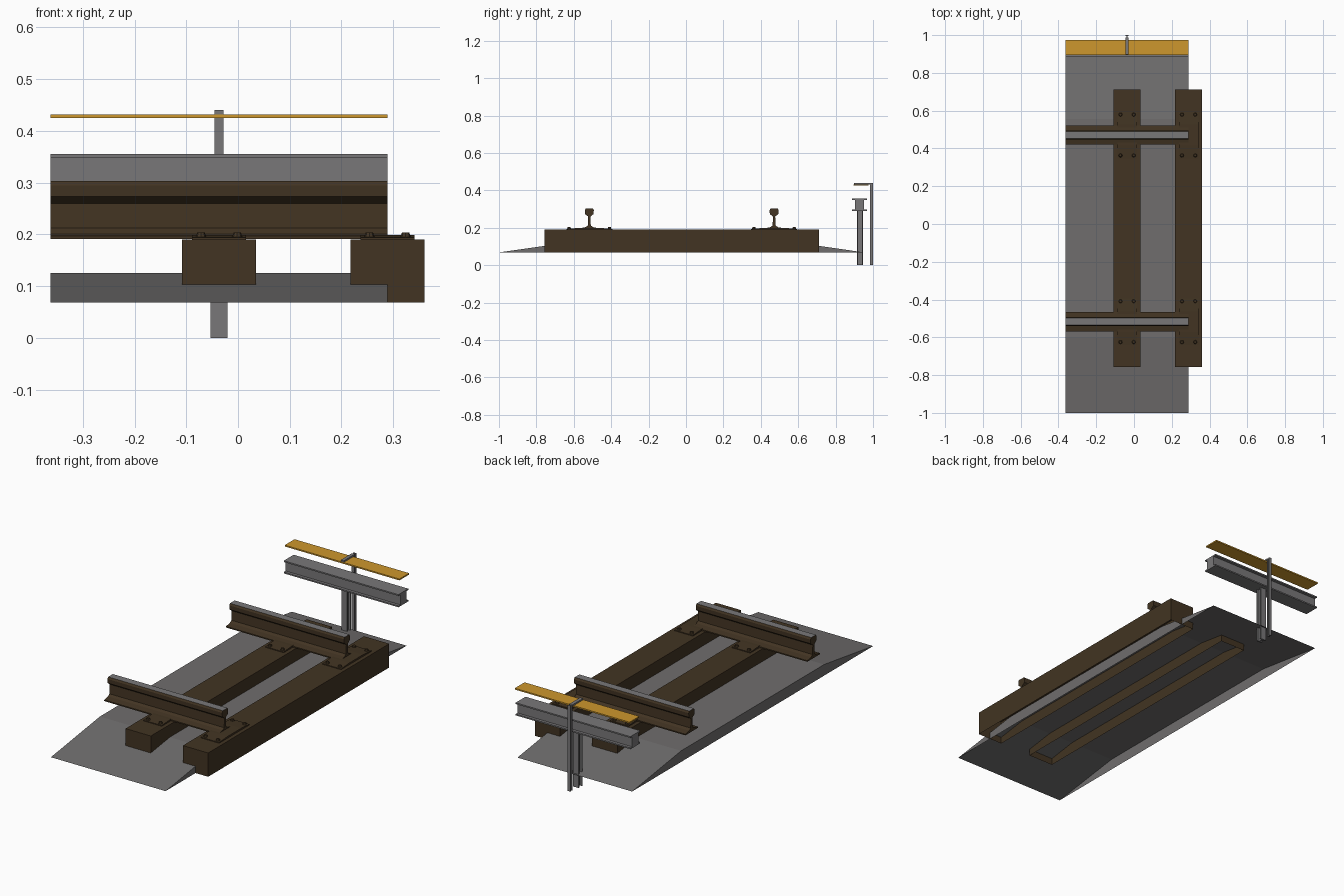
import bpy, bmesh, math
from mathutils import Vector

if "Cube" in bpy.data.objects:
    bpy.data.objects.remove(bpy.data.objects["Cube"])


def material(name, rgb):
    m = bpy.data.materials.new(name)
    m.diffuse_color = (*rgb, 1)
    m.use_nodes = True
    m.node_tree.nodes["Principled BSDF"].inputs["Base Color"].default_value = m.diffuse_color
    return m


BROWN = material("dark brown", (0.054, 0.034, 0.016))
BALLAST = material("ballast grey", (0.16, 0.155, 0.155))
STEEL = material("steel grey", (0.19, 0.185, 0.19))
YELLOW = material("yellow", (0.61, 0.31, 0.026))


def finish(name, bm, mats):
    me = bpy.data.meshes.new(name)
    bm.to_mesh(me)
    bm.free()
    for m in mats:
        me.materials.append(m)
    ob = bpy.data.objects.new(name, me)
    bpy.context.collection.objects.link(ob)
    return ob


def extrude(name, pts, axis, a, b, mats, open_bottom=False, rule=None):
    """Extrude a 2D profile along an axis from a to b."""
    place = {"x": lambda p, t: (t, p[0], p[1]),
             "y": lambda p, t: (p[0], t, p[1]),
             "z": lambda p, t: (p[0], p[1], t)}[axis]
    bm = bmesh.new()
    lo = [bm.verts.new(place(p, a)) for p in pts]
    hi = [bm.verts.new(place(p, b)) for p in pts]
    bm.faces.new(lo)
    bm.faces.new(hi)
    n = len(pts)
    for i in range(n):
        j = (i + 1) % n
        bm.faces.new((lo[i], lo[j], hi[j], hi[i]))
    bmesh.ops.recalc_face_normals(bm, faces=bm.faces)
    bm.normal_update()
    if open_bottom:
        down = [f for f in bm.faces if f.normal.z < -0.9]
        bmesh.ops.delete(bm, geom=down, context="FACES")
    if rule:
        for f in bm.faces:
            f.material_index = rule(f)
    return finish(name, bm, mats)


def box(name, x0, x1, y0, y1, z0, z1, mat, open_bottom=False):
    pts = [(x0, y0), (x1, y0), (x1, y1), (x0, y1)]
    return extrude(name, pts, "z", z0, z1, [mat], open_bottom)


def mirrored(half, cu):
    """Close a half profile by mirroring it about u = cu."""
    return [(cu + u, v) for u, v in half] + [(cu - u, v) for u, v in reversed(half)]


def i_section(cu, v0, v1, flange, web, t):
    f, w = flange / 2, web / 2
    return mirrored([(f, v0), (f, v0 + t), (w, v0 + t), (w, v1 - t), (f, v1 - t), (f, v1)], cu)


X0, X1, CY = -0.362, 0.289, -0.023
SLEEPERS = (-0.0365, 0.289)
RAILS = (CY - 0.494, CY + 0.494)

# ballast bed, open underneath
extrude("ballast_bed", mirrored([(0.977, 0.068), (0.58, 0.125)], CY), "x", X0, X1,
        [BALLAST], open_bottom=True)

# sleepers, open underneath
for i, cx in enumerate(SLEEPERS):
    box(f"sleeper_{i + 1}", cx - 0.0715, cx + 0.0715, CY - 0.734, CY + 0.734,
        0.068, 0.19, BROWN, open_bottom=True)

# running rails with worn grey tops
rail_half = [(0.051, 0.191), (0.051, 0.197), (0.02, 0.203), (0.008, 0.212), (0.006, 0.26),
             (0.023, 0.273), (0.024, 0.294), (0.019, 0.303)]
for i, cy in enumerate(RAILS):
    extrude(f"running_rail_{i + 1}", mirrored(rail_half, cy), "x", X0, X1, [BROWN, STEEL],
            rule=lambda f: int(f.normal.z > 0.9 and f.calc_center_median().z > 0.29))

# tie plates and bolts
plate_half = [(0.123, 0.189), (0.123, 0.194), (0.055, 0.199)]
for i, cx in enumerate(SLEEPERS):
    for j, cy in enumerate(RAILS):
        extrude(f"tie_plate_{i + 1}_{j + 1}", mirrored(plate_half, cy), "x",
                cx - 0.052, cx + 0.052, [BROWN])
        bm = bmesh.new()
        for sx in (-1, 1):
            for sy in (-1, 1):
                r = bmesh.ops.create_cone(bm, cap_ends=True, segments=8, radius1=0.011,
                                          radius2=0.007, depth=0.012)
                bmesh.ops.translate(bm, verts=r["verts"],
                                    vec=Vector((cx + sx * 0.035, cy + sy * 0.108, 0.198)))
        finish(f"plate_bolts_{i + 1}_{j + 1}", bm, [BROWN])

# conductor rail and its support post
extrude("conductor_rail", i_section(0.928, 0.29, 0.355, 0.08, 0.05, 0.007), "x", X0, X1, [STEEL])
PX = -0.0365
extrude("support_post", i_section(PX, 0.913, 0.946, 0.033, 0.01, 0.006), "z", 0, 0.29, [STEEL])

# cover board with bracket post and arm
extrude("bracket_post", i_section(PX, 0.983, 1.0, 0.017, 0.006, 0.004), "z", 0, 0.44, [STEEL])
box("bracket_arm", PX - 0.0085, PX + 0.0085, 0.898, 0.985, 0.432, 0.44, STEEL)
box("cover_board", X0, X1, 0.896, 0.975, 0.425, 0.432, YELLOW)
